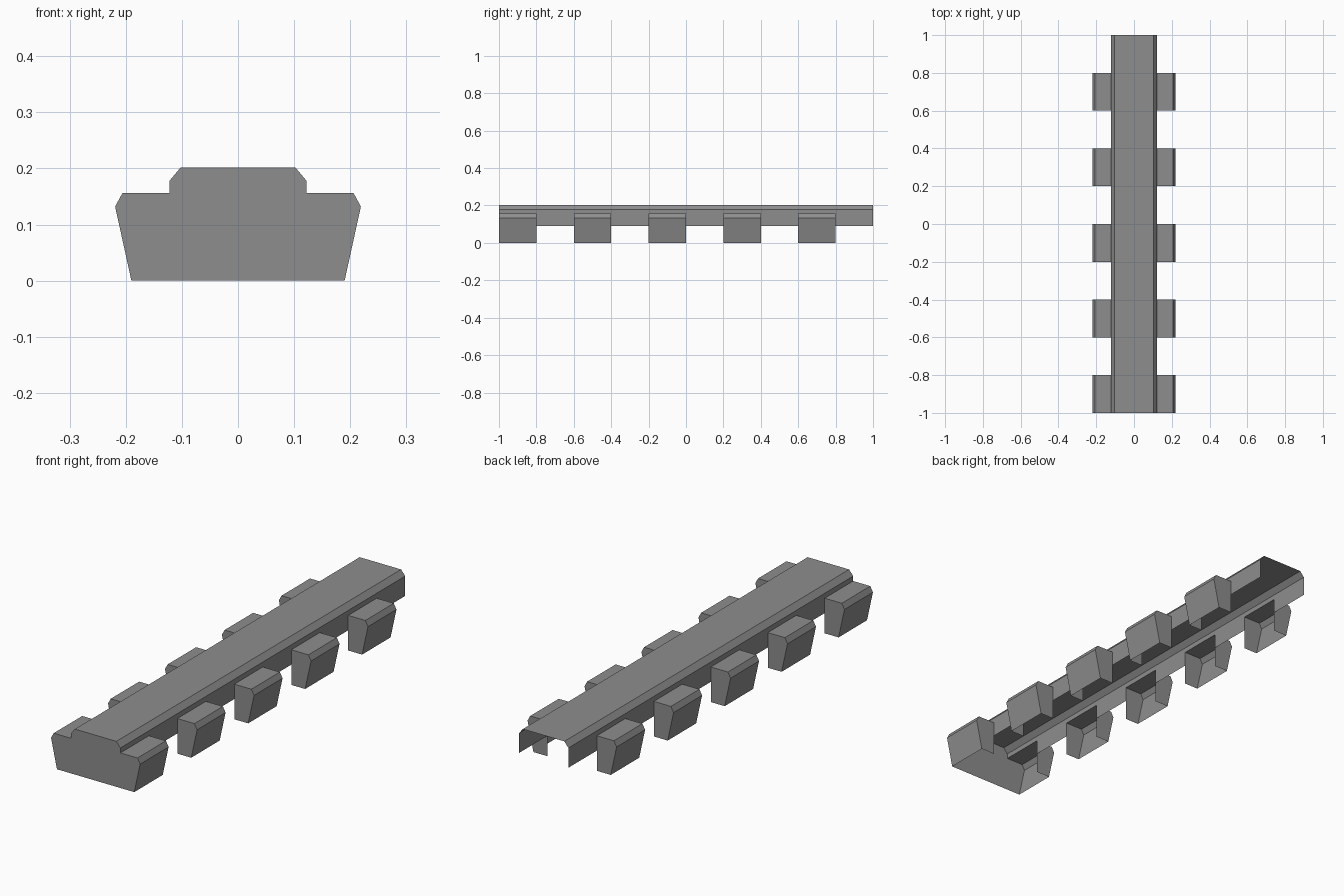
import bpy
import bmesh

cube = bpy.data.objects.get("Cube")
if cube:
    bpy.data.objects.remove(cube, do_unlink=True)

grey = bpy.data.materials.new("plain_grey")
grey.use_nodes = True
grey.diffuse_color = (0.27, 0.27, 0.27, 1)
grey.node_tree.nodes["Principled BSDF"].inputs["Base Color"].default_value = (0.27, 0.27, 0.27, 1)

# Cross-sections as (x, z), running from the lower outside edge inwards
BLOCK = [(0.19, 0), (0.219, 0.132), (0.206, 0.156), (0.122, 0.156)]
ROOF = [(0.122, 0.156), (0.122, 0.178), (0.102, 0.202)]
WALL = [(0.122, 0.09), (0.122, 0.156)]
BLOCK_LEN = 0.2
STARTS = [-1 + 0.4 * i for i in range(5)]


def mirrored(profile):
    return [(-x, z) for x, z in reversed(profile)]


def strip(bm, profile, y0, y1):
    """Open sheet following the profile from y0 to y1."""
    rows = [[bm.verts.new((x, y, z)) for x, z in profile] for y in (y0, y1)]
    a, b = rows
    for i in range(len(profile) - 1):
        bm.faces.new((a[i], b[i], b[i + 1], a[i + 1]))


def cap(bm, outline, y, facing_back=False):
    """Flat end plate filling the outline."""
    verts = [bm.verts.new((x, y, z)) for x, z in outline]
    bm.faces.new(verts[::-1] if facing_back else verts)


def finish(bm, name, mirror=False):
    bmesh.ops.remove_doubles(bm, verts=bm.verts, dist=0.0001)
    mesh = bpy.data.meshes.new(name)
    bm.to_mesh(mesh)
    bm.free()
    mesh.materials.append(grey)
    obj = bpy.data.objects.new(name, mesh)
    bpy.context.collection.objects.link(obj)
    if mirror:
        obj.modifiers.new("both_sides", "MIRROR")


# Long bevelled roof of the spine, open at the back and below
bm = bmesh.new()
strip(bm, ROOF + mirrored(ROOF), -1, 1)
finish(bm, "spine_roof")

# Lower spine walls, only in the gaps between the side blocks
bm = bmesh.new()
for y in STARTS:
    strip(bm, WALL, y + BLOCK_LEN, y + 2 * BLOCK_LEN)
finish(bm, "spine_walls", mirror=True)

# Hollow side blocks, open inwards and below
outline = BLOCK + [(0.122, 0)]
bm = bmesh.new()
for i, y in enumerate(STARTS):
    strip(bm, BLOCK, y, y + BLOCK_LEN)
    if i > 0:
        cap(bm, outline, y)
    cap(bm, outline, y + BLOCK_LEN, facing_back=True)
finish(bm, "side_blocks", mirror=True)

# Full-width plate closing the front end
half = BLOCK + ROOF[1:]
bm = bmesh.new()
cap(bm, half + mirrored(half), -1)
finish(bm, "front_plate")
